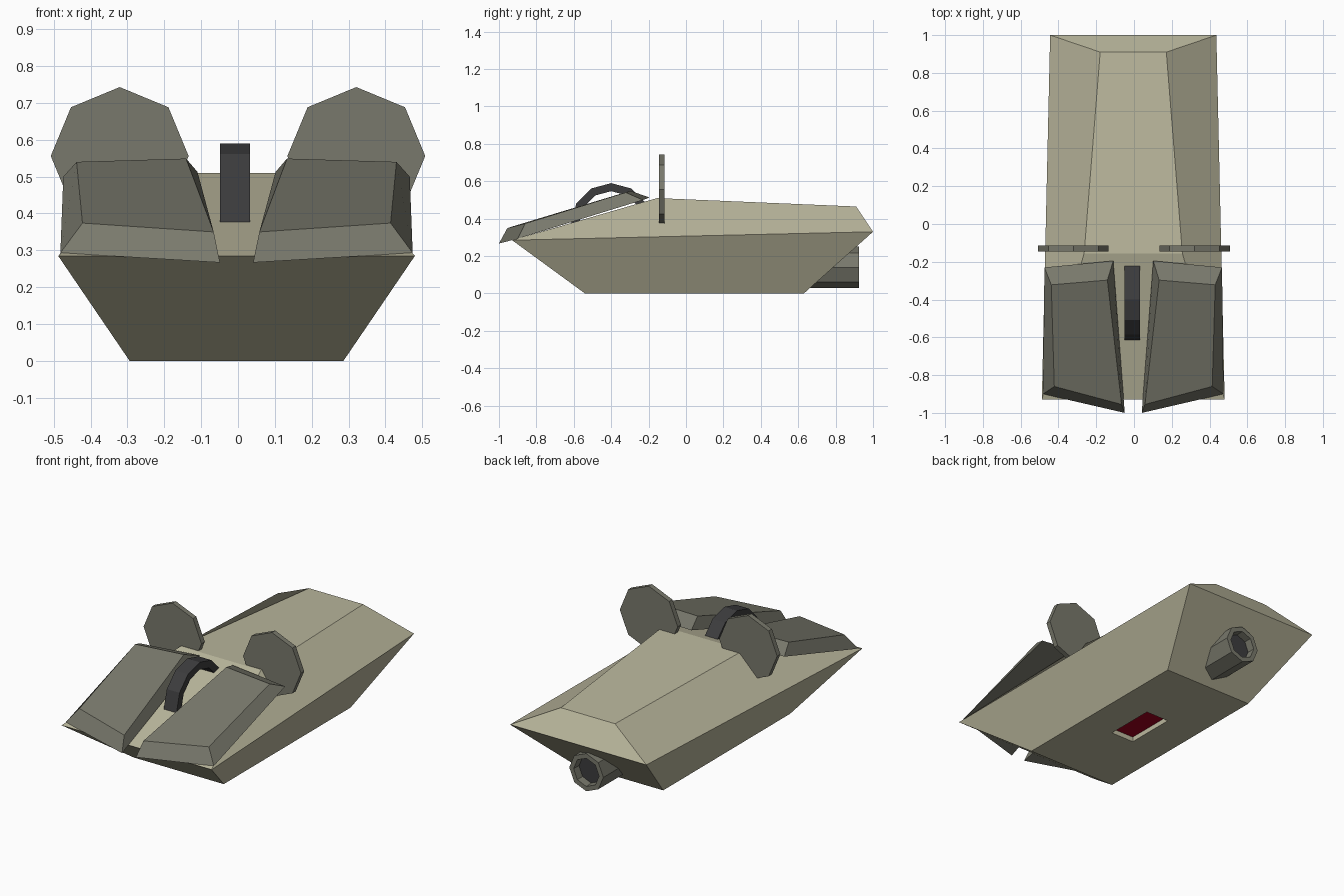
import bpy, bmesh
from math import cos, sin, pi

if "Cube" in bpy.data.objects:
    bpy.data.objects.remove(bpy.data.objects["Cube"])


def material(name, color):
    m = bpy.data.materials.new(name)
    m.diffuse_color = (*color, 1)
    m.use_nodes = True
    m.node_tree.nodes["Principled BSDF"].inputs["Base Color"].default_value = m.diffuse_color
    return m


BEIGE = material("beige", (0.50, 0.48, 0.34))
GREY = material("warm_grey", (0.19, 0.19, 0.15))
DARK = material("dark", (0.045, 0.045, 0.047))
RED = material("red", (0.35, 0.0, 0.012))


def loft(name, loops, mat):
    """Skin matching point loops in order and cap both ends."""
    bm = bmesh.new()
    rows = [[bm.verts.new(p) for p in loop] for loop in loops]
    n = len(rows[0])
    for a, b in zip(rows, rows[1:]):
        for i in range(n):
            j = (i + 1) % n
            bm.faces.new((a[i], a[j], b[j], b[i]))
    bm.faces.new(rows[0])
    bm.faces.new(rows[-1])
    bmesh.ops.recalc_face_normals(bm, faces=bm.faces)
    mesh = bpy.data.meshes.new(name)
    bm.to_mesh(mesh)
    bm.free()
    mesh.materials.append(mat)
    obj = bpy.data.objects.new(name, mesh)
    bpy.context.collection.objects.link(obj)
    return obj


def deck(front, back):
    """Symmetric quad from (half width, y, z) at its front and back edges."""
    (w, y, z), (v, u, t) = front, back
    return [(-w, y, z), (w, y, z), (v, u, t), (-v, u, t)]


def box(name, x, y, z0, z1, cy, mat):
    return loft(name, [deck((x, cy - y, z), (x, cy + y, z)) for z in (z0, z1)], mat)


def ring(x, y, z, r, n=8):
    """Regular polygon facing along y."""
    return [(x + r * cos(2 * pi * i / n), y, z + r * sin(2 * pi * i / n)) for i in range(n)]


def mirror(obj):
    obj.modifiers.new("mirror", 'MIRROR').use_axis[0] = True


# Faceted hull: floor, rim, roof
hull = loft("hull", [deck((0.29, -0.54, 0), (0.29, 0.63, 0)),
                     deck((0.484, -0.93, 0.285), (0.44, 1.0, 0.33)),
                     deck((0.26, -0.155, 0.51), (0.175, 0.91, 0.465))], BEIGE)
hull.location.x = -0.004

# Recessed red hatch in the floor
cutter = box("hatch_cutter", 0.075, 0.15, -0.05, 0.03, 0.05, BEIGE)
cutter.hide_render = True
cutter.hide_viewport = True
cut = hull.modifiers.new("hatch_recess", 'BOOLEAN')
cut.operation = 'DIFFERENCE'
cut.solver = 'EXACT'
cut.object = cutter
box("floor_hatch", 0.074, 0.149, 0.028, 0.04, 0.05, RED)

# Pair of bevelled armour plates on the front slope
plate = loft("front_plate", [
    [(0.045, -1.0, 0.267), (0.478, -0.90, 0.293), (0.470, -0.23, 0.50), (0.106, -0.195, 0.513)],
    [(0.062, -0.955, 0.35), (0.418, -0.86, 0.374), (0.434, -0.322, 0.54), (0.137, -0.297, 0.549)],
], GREY)
plate.location.x = -0.004
mirror(plate)

# Upright octagonal discs
mirror(loft("side_disc", [ring(0.321, y, 0.556, 0.187) for y in (-0.145, -0.115)], GREY))

# Arched bar between the plates
arch = []
for i in range(7):
    c, s = cos(pi * i / 6), sin(pi * i / 6)
    arch.append([(x, -0.4 + r * c, 0.375 + r * s)
                 for x, r in ((-0.049, 0.215), (0.033, 0.215), (0.033, 0.172), (-0.049, 0.172))])
loft("arch_bar", arch, DARK)

# Rear thruster with recessed dark nozzle
loft("thruster", [ring(-0.004, y, 0.14, r) for y, r in
                  ((0.55, 0.11), (0.925, 0.11), (0.925, 0.082), (0.875, 0.08))], GREY)
loft("nozzle_core", [ring(-0.004, y, 0.14, 0.079) for y in (0.86, 0.88)], DARK)
